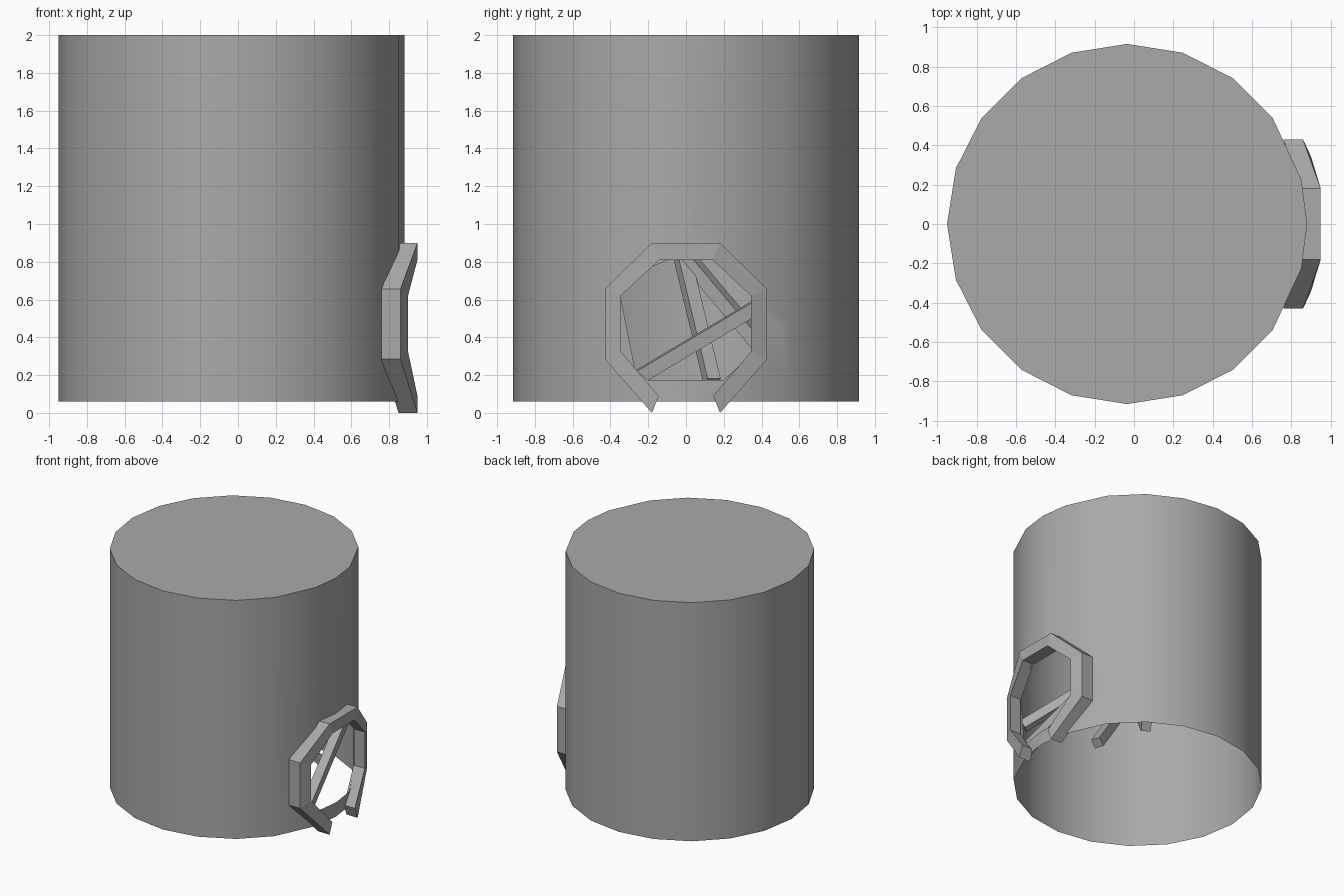
import bpy, bmesh, math
from mathutils import Vector

cube = bpy.data.objects.get("Cube")
if cube:
    bpy.data.objects.remove(cube, do_unlink=True)

grey = bpy.data.materials.new("plain_grey")
grey.use_nodes = True
colour = (0.4, 0.4, 0.4, 1)
grey.diffuse_color = colour
grey.node_tree.nodes["Principled BSDF"].inputs["Base Color"].default_value = colour


def add_object(name, bm, smooth=False):
    mesh = bpy.data.meshes.new(name)
    bm.to_mesh(mesh)
    bm.free()
    mesh.materials.append(grey)
    obj = bpy.data.objects.new(name, mesh)
    bpy.context.collection.objects.link(obj)
    if smooth:
        bpy.ops.object.select_all(action='DESELECT')
        obj.select_set(True)
        bpy.context.view_layer.objects.active = obj
        bpy.ops.object.shade_smooth_by_angle(angle=math.radians(30))
    return obj


# Drum: twenty sides, closed top, open bottom
SIDES, RADIUS, CENTRE, BOTTOM, TOP = 20, 0.916, -0.035, 0.06, 2.0
outline = []
for i in range(SIDES):
    a = 2 * math.pi * i / SIDES
    outline.append((CENTRE + RADIUS * math.cos(a), RADIUS * math.sin(a)))
outline[1], outline[-1] = (0.852, 0.225), (0.852, -0.225)

bm = bmesh.new()
low = [bm.verts.new((x, y, BOTTOM)) for x, y in outline]
high = [bm.verts.new((x, y, TOP)) for x, y in outline]
for i in range(SIDES):
    j = (i + 1) % SIDES
    bm.faces.new((low[i], low[j], high[j], high[i]))
bm.faces.new(high)

# Opening in the drum wall: slice along each side of the outline, then drop the middle
hole = [(-0.2, 0.175), (0.2, 0.175), (0.36, 0.32), (0.36, 0.62), (0.18, 0.82),
        (-0.07, 0.82), (-0.2, 0.765), (-0.35, 0.63), (-0.27, 0.23)]
planes = []
for (y0, z0), (y1, z1) in zip(hole, hole[1:] + hole[:1]):
    planes.append((Vector((0, y0, z0)), Vector((0, z1 - z0, y0 - y1)).normalized()))


def near_opening(f):
    c = f.calc_center_median()
    return c.x > 0.7 and abs(c.y) < 0.5 and abs(f.normal.z) < 0.5


bm.normal_update()
for co, normal in planes:
    faces = [f for f in bm.faces if near_opening(f)]
    geom = set(faces)
    for f in faces:
        geom.update(f.edges)
        geom.update(f.verts)
    bmesh.ops.bisect_plane(bm, geom=list(geom), plane_co=co, plane_no=normal, dist=1e-5)
    bm.normal_update()
inside = [f for f in bm.faces if near_opening(f) and
          all((f.calc_center_median() - co).dot(n) < 0 for co, n in planes)]
bmesh.ops.delete(bm, geom=inside, context='FACES')
add_object("drum", bm, smooth=True)

# Bent frame around the opening: outer y, z, front x, then inner y, z, front x
half = [(0.18, 0.9, 0.95, 0.14, 0.81, 0.95),
        (0.43, 0.655, 0.86, 0.345, 0.62, 0.9),
        (0.43, 0.285, 0.86, 0.345, 0.325, 0.9),
        (0.18, 0.0, 0.95, 0.145, 0.09, 0.95)]
stations = [(-a, b, c, -d, e, f) for a, b, c, d, e, f in reversed(half)] + half
DEPTH = 0.1
bm = bmesh.new()
rings = []
for oy, oz, ox, iy, iz, ix in stations:
    rings.append([bm.verts.new(p) for p in (
        (ox, oy, oz), (ix, iy, iz), (ix - DEPTH, iy, iz), (ox - DEPTH, oy, oz))])
for r, s in zip(rings, rings[1:]):
    for k in range(4):
        n = (k + 1) % 4
        bm.faces.new((r[k], r[n], s[n], s[k]))
bm.faces.new(rings[0])
bm.faces.new(rings[-1])
bmesh.ops.recalc_face_normals(bm, faces=bm.faces[:])
add_object("opening_frame", bm)


# Loose square sticks inside the drum
def stick(name, start, end, width=0.072):
    a, b = Vector(start), Vector(end)
    bm = bmesh.new()
    bmesh.ops.create_cube(bm, size=1)
    bmesh.ops.scale(bm, vec=(width, width, (b - a).length), verts=bm.verts)
    obj = add_object(name, bm)
    obj.rotation_euler = (b - a).to_track_quat('Z', 'Y').to_euler()
    obj.location = (a + b) / 2


stick("stick_front", (0.80, -0.30, 0.16), (0.60, 0.59, 0.69))
stick("stick_middle", (0.47, 0.14, 0.16), (-0.1, -0.05, 0.95))
stick("stick_back", (0.36, 0.57, 0.15), (-0.05, -0.12, 0.97))
stick("stick_side", (0.48, -0.70, 0.67), (-0.1, -0.1, 1.2))
